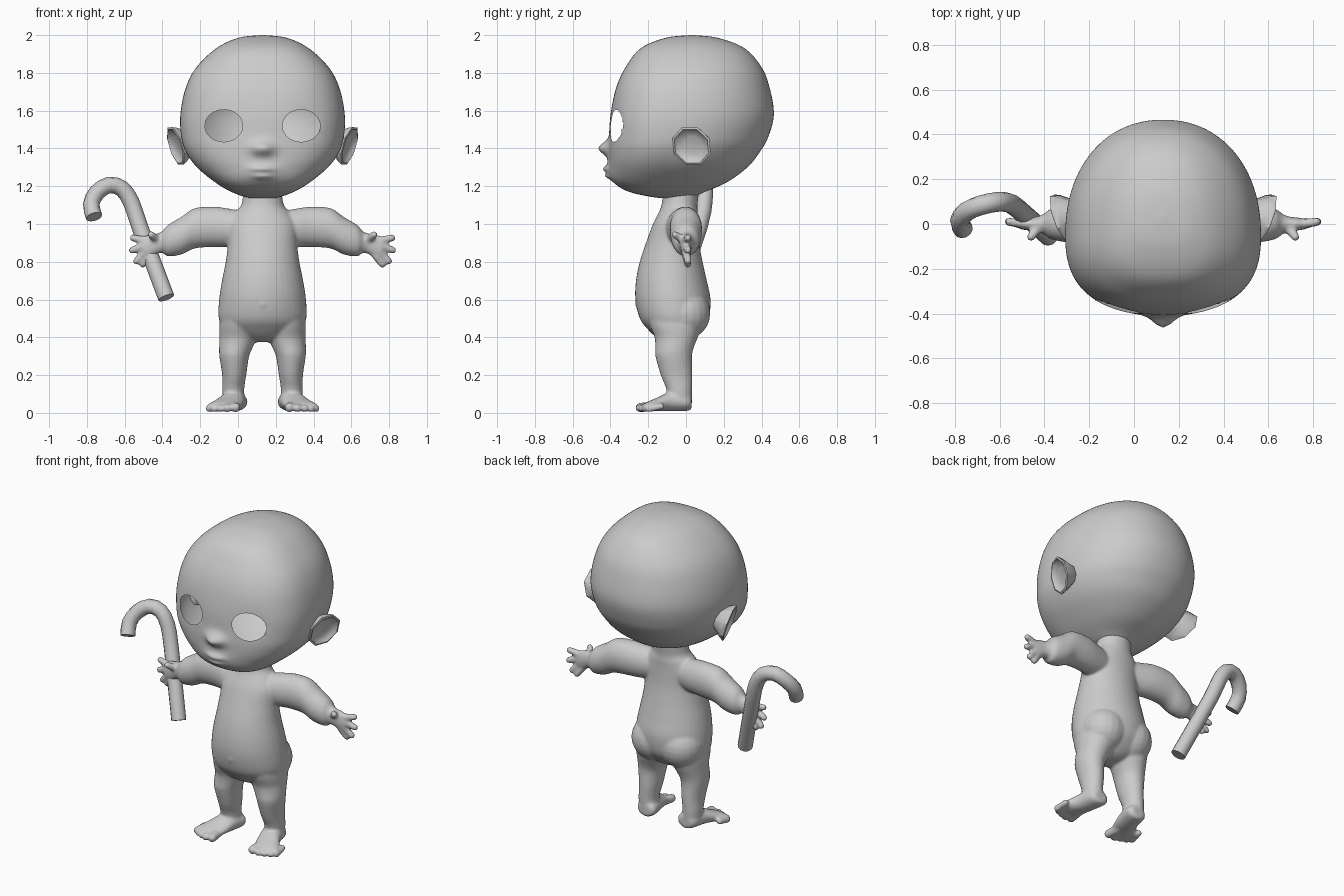
import bpy, bmesh, math
from mathutils import Vector, Matrix

cube = bpy.data.objects.get("Cube")
if cube:
    bpy.data.objects.remove(cube, do_unlink=True)

CX = 0.13                                   # centre line of the figure
X, Y, Z = Vector((1, 0, 0)), Vector((0, 1, 0)), Vector((0, 0, 1))

grey = bpy.data.materials.new("plain grey")
grey.use_nodes = True
grey.diffuse_color = (0.6, 0.6, 0.6, 1)
grey.node_tree.nodes["Principled BSDF"].inputs["Base Color"].default_value = (0.6, 0.6, 0.6, 1)


def spline(rows, steps):
    """Smooth rows in between the given ones."""
    rows = [Vector(r) for r in rows]
    out = []
    for i in range(len(rows) - 1):
        a, b, c, d = rows[max(i - 1, 0)], rows[i], rows[i + 1], rows[min(i + 2, len(rows) - 1)]
        for k in range(steps):
            t = k / steps
            out.append((b * 2 + (c - a) * t + (a * 2 - b * 5 + c * 4 - d) * t ** 2
                        + (b * 3 - a - c * 3 + d) * t ** 3) / 2)
    return out + [rows[-1]]


def loft(bm, rings, n=24):
    """Skin rings given as (centre, half axis u, half axis v)."""
    angles = [math.tau * i / n for i in range(n)]
    skin(bm, [[c + u * math.cos(t) + v * math.sin(t) for t in angles] for c, u, v in rings])


def skin(bm, loops):
    loops = [[bm.verts.new(p) for p in loop] for loop in loops]
    n = len(loops[0])
    for a, b in zip(loops, loops[1:]):
        for i in range(n):
            j = (i + 1) % n
            bm.faces.new((a[i], a[j], b[j], b[i]))
    bm.faces.new(loops[0])
    bm.faces.new(loops[-1])


def ball(bm, p, r):
    bmesh.ops.create_uvsphere(bm, u_segments=20, v_segments=12, radius=r,
                              matrix=Matrix.Translation(p))


def capsule(bm, p, q, r1, r2):
    p, q = Vector(p), Vector(q)
    turn = (q - p).to_track_quat('Z', 'Y').to_matrix().to_4x4()
    bmesh.ops.create_cone(bm, cap_ends=True, segments=16, radius1=r1, radius2=r2,
                          depth=(q - p).length, matrix=Matrix.Translation((p + q) / 2) @ turn)
    ball(bm, p, r1)
    ball(bm, q, r2)


def finish(bm, name, angle=180):
    bmesh.ops.recalc_face_normals(bm, faces=bm.faces)
    for f in bm.faces:
        f.smooth = True
    me = bpy.data.meshes.new(name)
    bm.to_mesh(me)
    bm.free()
    if angle < 180:
        me.set_sharp_from_angle(angle=math.radians(angle))
    me.materials.append(grey)
    ob = bpy.data.objects.new(name, me)
    bpy.context.collection.objects.link(ob)
    return ob


# Torso: height, front, back, half width
TORSO = [(1.18, -.12, .07, .1), (1.1, -.13, .06, .113), (1.06, -.145, .062, .145),
         (1.0, -.175, .063, .18), (.9, -.212, .07, .183), (.8, -.245, .088, .195),
         (.7, -.265, .11, .215), (.6, -.268, .13, .23), (.5, -.245, .12, .232),
         (.44, -.2, .085, .2), (.395, -.15, .04, .12), (.375, -.1, 0, .04)]
# Limbs: offset from centre, y, z, two half sizes
ARM = [(.06, -.04, .975, .075, .085), (.18, -.02, .98, .085, .102), (.26, -.005, .985, .085, .107),
       (.36, 0, .977, .085, .107), (.43, 0, .938, .082, .1), (.5, 0, .912, .068, .084),
       (.53, 0, .905, .047, .058), (.56, 0, .895, .034, .055), (.6, 0, .882, .029, .063),
       (.635, 0, .873, .024, .06)]
LEG = [(.12, -.06, .54, .1, .15), (.125, -.055, .46, .104, .135), (.128, -.052, .4, .1, .115),
       (.14, -.06, .35, .09, .103), (.15, -.065, .3, .079, .097), (.15, -.05, .2, .064, .084),
       (.155, -.035, .12, .058, .068), (.15, -.035, .04, .06, .066)]
FOOT = [(.143, .03, .055, .04, .036), (.143, .005, .058, .064, .048), (.16, -.08, .06, .068, .052),
        (.187, -.15, .046, .08, .036), (.21, -.2, .036, .086, .025), (.213, -.22, .032, .075, .019)]
FINGERS = [(.62, .912, .686, .926), (.63, .885, .69, .861), (.62, .852, .668, .803), (.6, .832, .634, .786)]
TOES = [(.142, -.242, .026), (.186, -.245, .022), (.223, -.235, .02), (.256, -.22, .019), (.284, -.2, .018)]

body = bmesh.new()
loft(body, [(Vector((CX, (f + b) / 2, z)), X * w, Y * (b - f) / 2) for z, f, b, w in spline(TORSO, 5)], 40)
# Navel
ball(body, (CX, -.253, .575), .018)
for s in (1, -1):
    def limb(rows, u, v):
        loft(body, [(at(*r[:3]), u * r[3], v * r[4]) for r in spline(rows, 4)])

    def at(off, y, z):
        return Vector((CX + s * off, y, z))
    limb(ARM, Y, Z)
    limb(LEG, X, Y)
    limb(FOOT, X, Z)
    # Buttock
    ball(body, at(.095, -.008, .525), .137)
    # Fingers and thumb
    for x1, z1, x2, z2 in FINGERS:
        capsule(body, at(x1, 0, z1), at(x2, .01, z2), .022, .019)
    capsule(body, at(.555, -.01, .915), at(.59, -.058, .943), .025, .019)
    # Toes
    for off, y, r in TOES:
        capsule(body, at(off * .9 + .02, y + .07, .034), at(off, y, r + .003), r, r)
ob = finish(body, "body")
blend = ob.modifiers.new("blend", 'REMESH')
blend.mode = 'VOXEL'
blend.voxel_size = .008
blend.use_smooth_shade = True
soft = ob.modifiers.new("soften", 'SMOOTH')
soft.factor = .5
soft.iterations = 8

# Head shell: height, front, back, half width
HEAD = [(2.0, .02, .04, .01), (1.985, -.11, .17, .13), (1.93, -.24, .31, .245),
        (1.83, -.32, .4, .35), (1.72, -.37, .443, .407), (1.58, -.4, .465, .435),
        (1.46, -.408, .435, .43), (1.38, -.408, .39, .405), (1.3, -.4, .325, .347),
        (1.22, -.375, .215, .25), (1.17, -.3, .1, .165), (1.14, -.16, .03, .08),
        (1.137, -.08, -.06, .01)]
# Face bumps: offset, height, spread x, spread z, push in y
BUMPS = [(0, 1.4, .055, .038, -.054), (0, 1.275, .1, .055, -.025), (0, 1.292, .055, .016, -.018),
         (0, 1.252, .045, .015, -.016), (.205, 1.52, .12, .1, .008), (-.205, 1.52, .12, .1, .008)]


def head_point(row, t):
    z, f, b, w = row
    mid = f + .41 * (b - f)
    c, s = math.cos(t), math.sin(t)
    p = 2 / (2.5 if s < 0 else 2.15)
    x = math.copysign(abs(c) ** p * w, c)
    y = mid + (-(mid - f) if s < 0 else b - mid) * abs(s) ** p
    if s < 0:
        y += sum(push * math.exp(-((x - bx) / sx) ** 2 - ((z - bz) / sz) ** 2)
                 for bx, bz, sx, sz, push in BUMPS)
    return Vector((CX + x, y, z))


head = bmesh.new()
N = 160
skin(head, [[head_point(r, math.tau * i / N) for i in range(N)] for r in spline(HEAD, 10)])


# Open eye holes
def eye_space(p):
    side = math.copysign(.205, p.x - CX)
    return Vector(((p.x - CX - side) / .1, (p.z - 1.52) / .085))


holes = [f for f in head.faces
         if f.calc_center_median().y < -.1 and eye_space(f.calc_center_median()).length < 1]
bmesh.ops.delete(head, geom=holes, context='FACES')
for v in head.verts:
    if v.is_boundary:
        e = eye_space(v.co).normalized()
        v.co.x = CX + math.copysign(.205, v.co.x - CX) + e.x * .1
        v.co.z = 1.52 + e.y * .085
finish(head, "head")

# Shallow eight-sided ears, flared to the back and leaning out at the top
for s, name in ((1, "left_ear"), (-1, "right_ear")):
    along = Vector((s * .33, .94, 0)).normalized()
    up = Vector((s * .28, -.1, 1)).normalized()
    out = along.cross(up).normalized() * s
    centre = Vector((CX + s * .46, .03, 1.413))
    a, b = math.cos(.39), math.sin(.39)
    ear = bmesh.new()
    loft(ear, [(centre + out * d, (along * a + up * b) * r, (up * a - along * b) * r)
               for d, r in ((-.09, .05), (-.025, .1), (0, .112), (.004, .1), (-.012, .088), (-.022, .05))], 8)
    finish(ear, name, 40)

# Hooked cane
PATH = [(-.762, -.025, 1.038), (-.777, .015, 1.105), (-.748, .055, 1.165), (-.685, .083, 1.206),
        (-.615, .098, 1.188), (-.565, .096, 1.115), (-.52, .07, .985), (-.38, -.055, .61)]
pts = spline(PATH, 2)
rings = []
for i, p in enumerate(pts):
    way = (pts[min(i + 1, len(pts) - 1)] - pts[max(i - 1, 0)]).normalized()
    u = way.cross(Y).normalized()
    rings.append((p, u * .044, way.cross(u) * .044))
cane = bmesh.new()
loft(cane, rings, 12)
finish(cane, "cane", 45)
